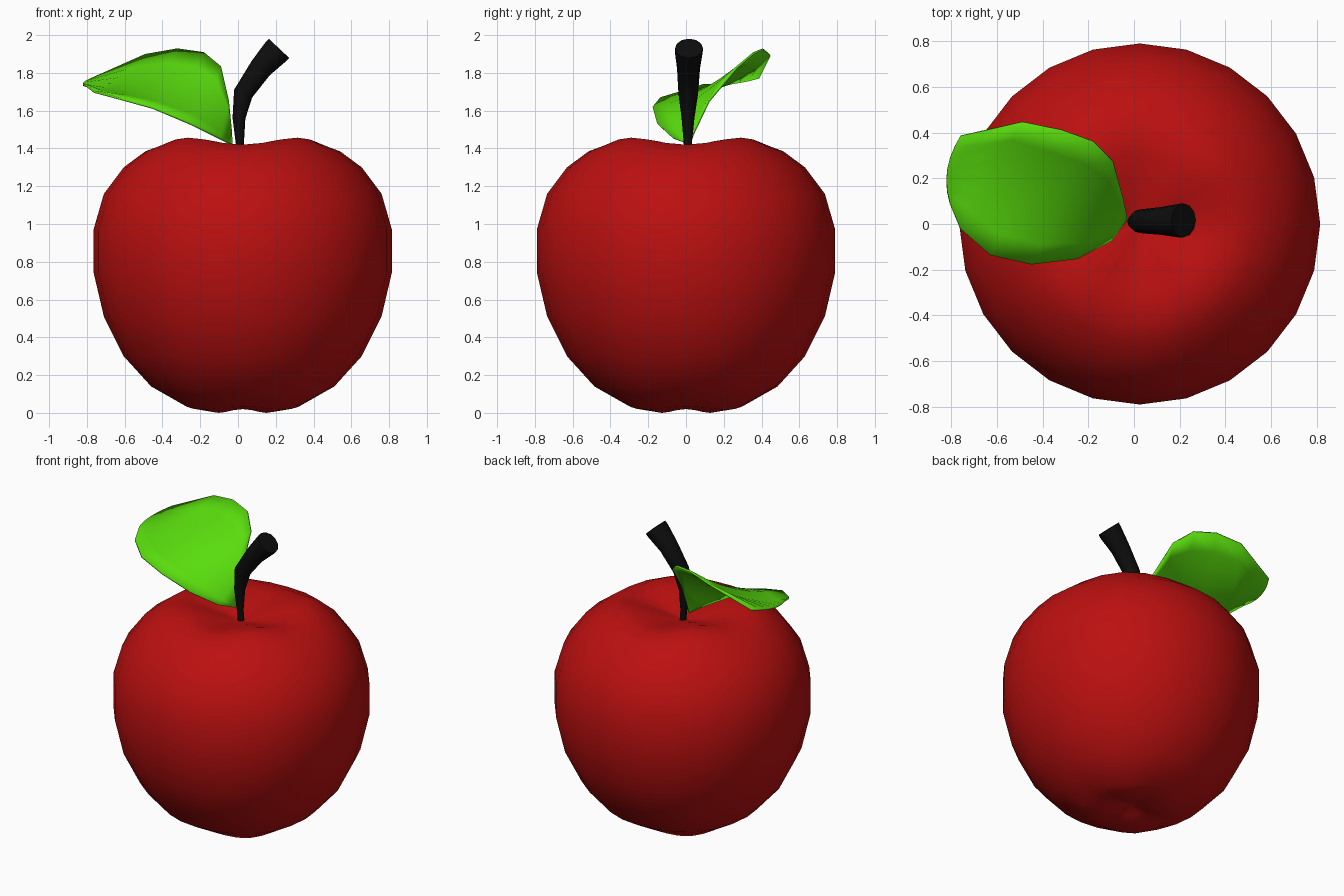
import bpy
from math import sin, cos, pi
from mathutils import Vector

if "Cube" in bpy.data.objects:
    bpy.data.objects.remove(bpy.data.objects["Cube"])


def material(name, rgb):
    m = bpy.data.materials.new(name)
    m.diffuse_color = (*rgb, 1)
    m.use_nodes = True
    m.node_tree.nodes["Principled BSDF"].inputs["Base Color"].default_value = m.diffuse_color
    return m


def build(name, verts, faces, mat, angle=None):
    me = bpy.data.meshes.new(name)
    me.from_pydata(verts, [], faces)
    me.materials.append(mat)
    ob = bpy.data.objects.new(name, me)
    bpy.context.collection.objects.link(ob)
    me.shade_smooth()
    if angle:
        me.set_sharp_from_angle(angle=angle)
    return ob


def skin(rings):
    """Closed tube faces for rings of equal size, with a fan at both ends."""
    n = len(rings[0])
    verts = [v for r in rings for v in r]
    faces = [(i * n + j, i * n + (j + 1) % n, (i + 1) * n + (j + 1) % n, (i + 1) * n + j)
             for i in range(len(rings) - 1) for j in range(n)]
    last = (len(rings) - 1) * n
    for start, ring, flip in ((0, rings[0], True), (last, rings[-1], False)):
        verts.append(sum((Vector(v) for v in ring), Vector()) / n)
        c = len(verts) - 1
        for j in range(n):
            a, b = start + j, start + (j + 1) % n
            faces.append((b, a, c) if flip else (a, b, c))
    return verts, faces


red = material("apple_red", (0.50, 0.005, 0.005))
black = material("stem_black", (0.004, 0.004, 0.004))
green = material("leaf_green", (0.10, 0.72, 0.004))

# Apple body: radius, height, and lift of the four diagonal lobes
profile = [(0.02, 0.05, 0), (0.09, 0.035, -0.012), (0.18, 0.02, -0.02), (0.30, 0.035, -0.018),
           (0.485, 0.14, -0.008), (0.63, 0.30, 0), (0.735, 0.51, 0), (0.79, 0.745, 0),
           (0.79, 0.97, 0), (0.735, 1.16, 0), (0.63, 1.30, 0.005), (0.515, 1.385, 0.02),
           (0.41, 1.42, 0.037), (0.30, 1.412, 0.035), (0.19, 1.39, 0.025),
           (0.09, 1.37, 0.01), (0.02, 1.355, 0)]
rings = []
for r, z, lift in profile:
    angles = [2 * pi * j / 24 for j in range(24)]
    rings.append([(0.025 + r * cos(a), r * sin(a), z + lift * (1 - cos(4 * a)) / 2)
                  for a in angles])
build("apple_body", *skin(rings), red)

# Stem: bent tube that widens towards its cut end (x, z, radius)
path = [(0.02, 1.32, 0.02), (0.01, 1.42, 0.021), (0.005, 1.56, 0.034), (0.027, 1.69, 0.052),
        (0.12, 1.825, 0.061), (0.20, 1.912, 0.074), (0.217, 1.93, 0.074)]
rings = []
for i, (x, z, r) in enumerate(path):
    a, b = path[max(i - 1, 0)], path[min(i + 1, len(path) - 1)]
    t = Vector((b[0] - a[0], 0, b[1] - a[1])).normalized()
    side = Vector((0, 1, 0))
    up = t.cross(side)
    c = Vector((x, 0.008 + 0.008 * i / 6, z))
    rings.append([c + r * (cos(2 * pi * j / 12) * side - sin(2 * pi * j / 12) * -up)
                  for j in range(12)])
build("stem", *skin(rings), black, 0.8)

# Leaf: cupped sheet spanned between its front and back edges
front = [(-.035, .02, 1.42), (-.10, -.07, 1.455), (-.25, -.15, 1.53), (-.45, -.175, 1.615),
         (-.63, -.135, 1.665), (-.76, -.02, 1.70), (-.805, .09, 1.735)]
back = [(-.035, .04, 1.48), (-.05, .12, 1.65), (-.09, .27, 1.83), (-.18, .36, 1.905),
        (-.32, .41, 1.925), (-.49, .445, 1.895), (-.76, .385, 1.775)]
sag = [0, 0.01, 0.02, 0.05, 0.06, 0.06, 0.01]
rows = 6
verts = []
for f, b, s in zip(front, back, sag):
    for k in range(rows + 1):
        t = k / rows
        p = Vector(f).lerp(Vector(b), t)
        bow = 4 * t * (1 - t)
        p.z -= s * bow
        if f is front[-1]:
            p.x -= 0.035 * bow
        verts.append(p)
w = rows + 1
faces = [(i * w + k, i * w + k + 1, (i + 1) * w + k + 1, (i + 1) * w + k)
         for i in range(len(front) - 1) for k in range(rows)]
leaf = build("leaf", verts, [f[::-1] for f in faces], green)
solid = leaf.modifiers.new("thickness", "SOLIDIFY")
solid.thickness = 0.012
solid.offset = 0
